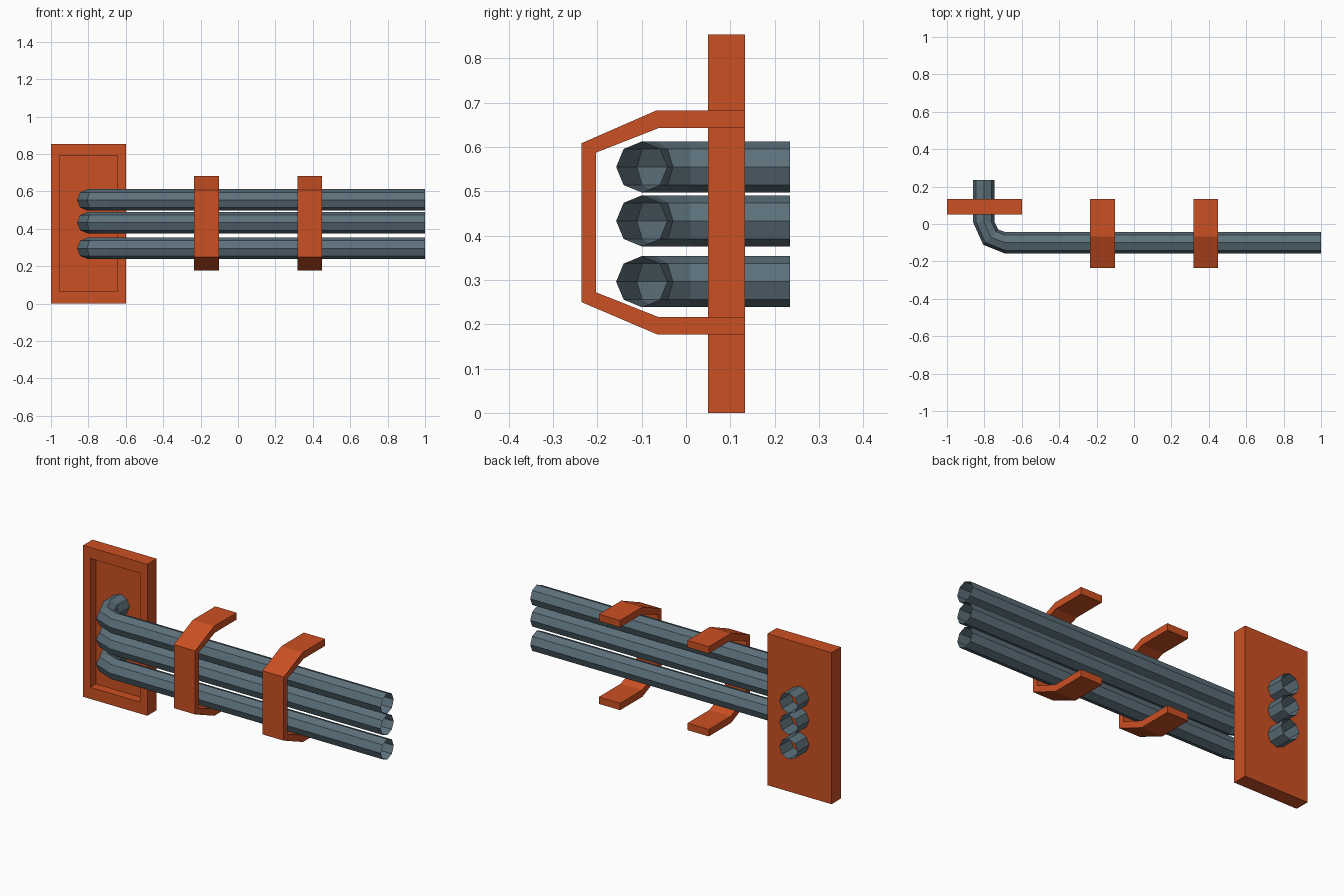
import bpy, bmesh, math
from mathutils import Vector

if "Cube" in bpy.data.objects:
    bpy.data.objects.remove(bpy.data.objects["Cube"])


def material(name, rgb):
    m = bpy.data.materials.new(name)
    m.diffuse_color = (*rgb, 1)
    m.use_nodes = True
    m.node_tree.nodes["Principled BSDF"].inputs["Base Color"].default_value = m.diffuse_color
    return m


ORANGE = material("orange_paint", (0.60, 0.08, 0.016))
STEEL = material("blue_grey_steel", (0.108, 0.165, 0.20))


def finish(bm, name, mat):
    bmesh.ops.recalc_face_normals(bm, faces=bm.faces)
    me = bpy.data.meshes.new(name)
    bm.to_mesh(me)
    bm.free()
    me.materials.append(mat)
    ob = bpy.data.objects.new(name, me)
    bpy.context.collection.objects.link(ob)
    return ob


# Wall plate with a recessed front panel
def wall_plate():
    bm = bmesh.new()
    bmesh.ops.create_cube(bm, size=1)
    bmesh.ops.scale(bm, vec=(0.40, 0.083, 0.853), verts=bm.verts)
    bmesh.ops.translate(bm, vec=(-0.80, 0.0915, 0.4265), verts=bm.verts)
    bm.normal_update()
    front = min(bm.faces, key=lambda f: f.calc_center_median().y)
    bmesh.ops.inset_region(bm, faces=[front], thickness=0.045, use_even_offset=True)
    for v in front.verts:
        v.co.z += 0.02 if v.co.z < 0.4 else -0.018
    floor = bmesh.ops.extrude_discrete_faces(bm, faces=[front])["faces"][0]
    bmesh.ops.translate(bm, vec=(0, 0.05, 0), verts=floor.verts)
    finish(bm, "wall_plate", ORANGE)


# Eight-sided open pipe that bends back through the plate
def pipe(name, z, r=0.0575, sides=8):
    path = [(1, -0.1, 0), (-0.69, -0.1, 0), (-0.766, -0.07, 45),
            (-0.803, 0.01, 90), (-0.803, 0.235, 90)]
    bm = bmesh.new()
    rings = []
    for x, y, turn in path:
        a = math.radians(turn)
        across = Vector((math.sin(a), math.cos(a), 0))
        ring = []
        for i in range(sides):
            t = math.tau * i / sides
            ring.append(bm.verts.new(Vector((x, y, z)) + across * r * math.cos(t)
                                     + Vector((0, 0, r * math.sin(t)))))
        rings.append(ring)
    for a, b in zip(rings, rings[1:]):
        for i in range(sides):
            j = (i + 1) % sides
            bm.faces.new((a[i], a[j], b[j], b[i]))
    finish(bm, name, STEEL)


# Bracket strap: bent flat bar swept across x
def strap(name, x0, x1):
    outer = [(0.133, 0.682), (-0.067, 0.682), (-0.236, 0.608),
             (-0.236, 0.25), (-0.065, 0.177), (0.133, 0.177)]
    inner = [(0.133, 0.643), (-0.06, 0.643), (-0.203, 0.587),
             (-0.203, 0.272), (-0.062, 0.216), (0.133, 0.216)]
    bm = bmesh.new()
    o = [bm.verts.new((x0, *p)) for p in outer]
    n = [bm.verts.new((x0, *p)) for p in inner]
    faces = [bm.faces.new((o[i], o[i + 1], n[i + 1], n[i])) for i in range(5)]
    new = bmesh.ops.extrude_face_region(bm, geom=faces, use_keep_orig=True)["geom"]
    bmesh.ops.translate(bm, vec=(x1 - x0, 0, 0),
                        verts=[g for g in new if isinstance(g, bmesh.types.BMVert)])
    finish(bm, name, ORANGE)


wall_plate()
for label, z in (("lower", 0.296), ("middle", 0.433), ("upper", 0.5545)):
    pipe(label + "_pipe", z)
strap("left_strap", -0.235, -0.102)
strap("right_strap", 0.317, 0.45)
